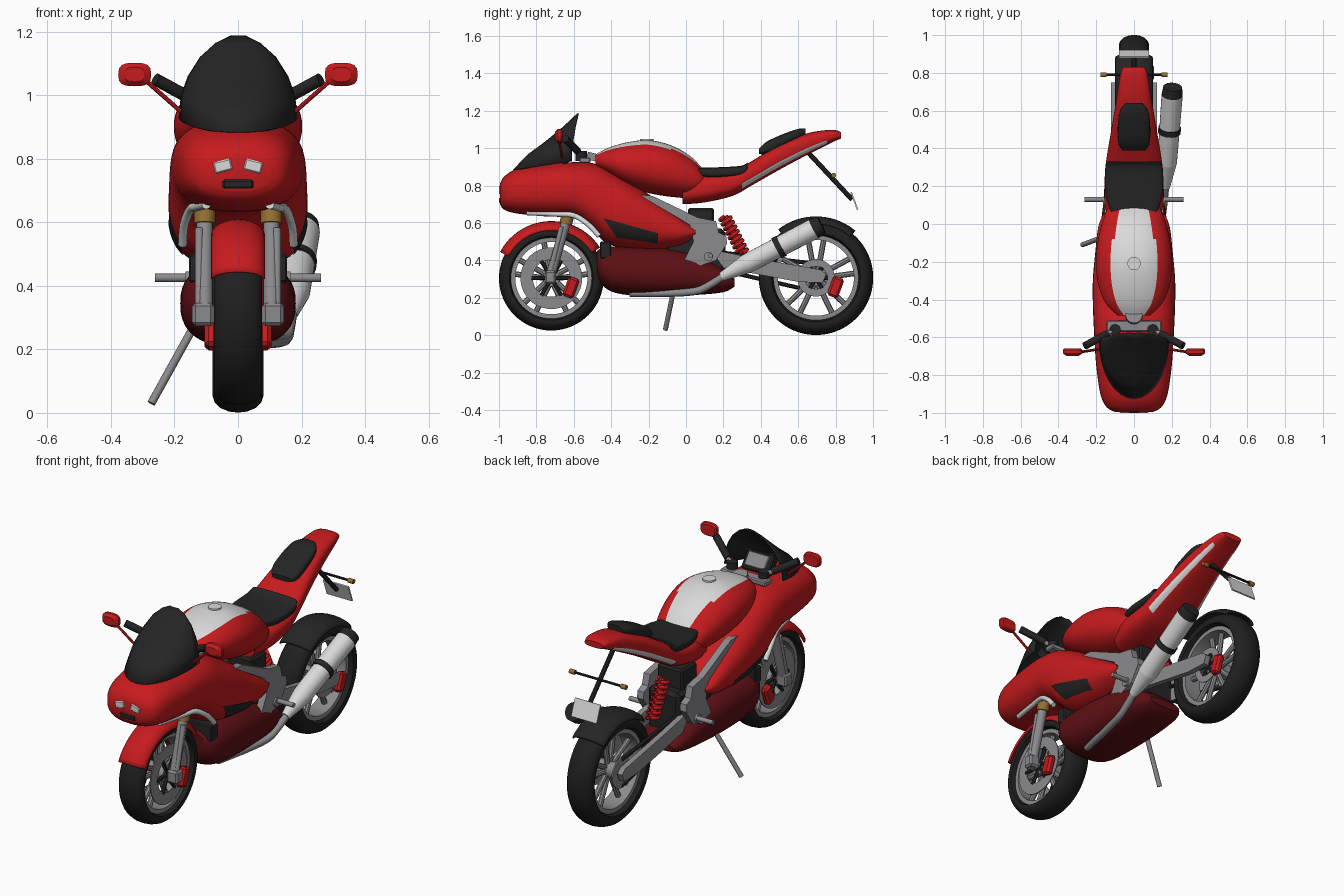
import bpy, bmesh, math
from mathutils import Vector, Matrix, Euler

cube = bpy.data.objects.get("Cube")
if cube:
    bpy.data.objects.remove(cube)


def material(name, rgb):
    m = bpy.data.materials.new(name)
    m.use_nodes = True
    m.diffuse_color = (*rgb, 1)
    m.node_tree.nodes["Principled BSDF"].inputs["Base Color"].default_value = (*rgb, 1)
    return m


RED = material("red paint", (.57, .011, .013))
DARK_RED = material("dark red paint", (.11, .005, .007))
BLACK = material("black", (.018, .018, .018))
WHITE = material("white", (.7, .7, .7))
GREY = material("metal grey", (.26, .26, .275))
GOLD = material("gold", (.3, .16, .03))
TYRE = material("tyre rubber", (.014, .014, .014))


def finish(name, bm, mats, smooth=True):
    bmesh.ops.recalc_face_normals(bm, faces=bm.faces)
    me = bpy.data.meshes.new(name)
    bm.to_mesh(me)
    bm.free()
    ob = bpy.data.objects.new(name, me)
    bpy.context.collection.objects.link(ob)
    for m in mats if isinstance(mats, tuple) else (mats,):
        me.materials.append(m)
    if smooth:
        bpy.ops.object.select_all(action='DESELECT')
        ob.select_set(True)
        bpy.context.view_layer.objects.active = ob
        bpy.ops.object.shade_smooth_by_angle(angle=math.radians(40))
    return ob


def skin(bm, rows, closed, rule=None):
    """Bridge rows of points with quads."""
    vs = [[bm.verts.new(p) for p in r] for r in rows]
    n = len(vs[0])
    for i, (a, b) in enumerate(zip(vs, vs[1:])):
        for j in range(n if closed else n - 1):
            k = (j + 1) % n
            f = bm.faces.new((a[j], a[k], b[k], b[j]))
            if rule:
                f.material_index = rule((j + .5) / n * 360, rows[i][0][1])
    return vs


def spline(keys, steps):
    """Catmull-Rom through tuples."""
    keys = [Vector(k) for k in keys]
    out = []
    for i in range(len(keys) - 1):
        a, b = keys[max(i - 1, 0)], keys[i]
        c, d = keys[i + 1], keys[min(i + 2, len(keys) - 1)]
        for s in range(steps):
            t = s / steps
            out.append(b + (c - a) * (t / 2) + (a * 2 - b * 5 + c * 4 - d) * (t * t / 2)
                       + (b * 3 - a - c * 3 + d) * (t ** 3 / 2))
    return out + [keys[-1]]


def loft(name, keys, mats, p=2.5, n=40, steps=4, x=0, rule=None, smooth=True):
    """Superellipse sections (y, bottom, top, half width) along y."""
    def sp(v):
        return math.copysign(abs(v) ** (2 / p), v)
    rows = []
    for y, lo, hi, w in (spline(keys, steps) if steps > 1 else keys):
        angs = [math.tau * j / n for j in range(n)]
        rows.append([(x + w * sp(math.cos(a)), y, (lo + hi) / 2 + (hi - lo) / 2 * sp(math.sin(a)))
                     for a in angs])
    bm = bmesh.new()
    vs = skin(bm, rows, True, rule)
    bm.faces.new(vs[0])
    bm.faces.new(vs[-1])
    return finish(name, bm, mats, smooth)


def rod(name, a, b, r, mat, r2=None, n=16):
    a, b = Vector(a), Vector(b)
    bm = bmesh.new()
    bmesh.ops.create_cone(bm, cap_ends=True, segments=n, radius1=r, radius2=r if r2 is None else r2,
                          depth=(b - a).length, matrix=Matrix.Translation((a + b) / 2)
                          @ (b - a).to_track_quat('Z', 'Y').to_matrix().to_4x4())
    return finish(name, bm, mat)


def box(name, c, size, mat, rot=(0, 0, 0), bevel=.006):
    bm = bmesh.new()
    bmesh.ops.create_cube(bm, size=1, matrix=Matrix.LocRotScale(Vector(c), Euler(rot), Vector(size)))
    if bevel:
        bmesh.ops.bevel(bm, geom=bm.edges[:], offset=bevel, segments=1, affect='EDGES')
    return finish(name, bm, mat, False)


def plate(name, outline, x0, x1, mat):
    """Extrude a (y, z) outline between two x values."""
    bm = bmesh.new()
    vs = skin(bm, [[(x, y, z) for y, z in outline] for x in (x0, x1)], True)
    bm.faces.new(vs[0])
    bm.faces.new(vs[1])
    return finish(name, bm, mat, False)


def lathe(name, ring, y, z, mat, n=48):
    """Turn a closed (x, radius) ring about an x-parallel axis."""
    bm = bmesh.new()
    angs = [math.tau * i / n for i in range(n)]
    rows = [[(x, y + r * math.cos(a), z + r * math.sin(a)) for a in angs] for x, r in ring + ring[:1]]
    skin(bm, rows, True)
    bmesh.ops.remove_doubles(bm, verts=bm.verts, dist=1e-5)
    return finish(name, bm, mat)


def pipe(name, pts, r, mat, steps=6):
    pts = spline(pts, steps)
    bm = bmesh.new()
    rows = []
    for i, p in enumerate(pts):
        d = (pts[min(i + 1, len(pts) - 1)] - pts[max(i - 1, 0)]).normalized()
        u = d.cross(Vector((1, .1, 0))).normalized()
        v = d.cross(u)
        rows.append([p + (u * math.cos(k * math.tau / 10) + v * math.sin(k * math.tau / 10)) * r
                     for k in range(10)])
    vs = skin(bm, rows, True)
    bm.faces.new(vs[0])
    bm.faces.new(vs[-1])
    return finish(name, bm, mat)


def fender(name, y, z, r, w, drop, a0, a1, mat):
    rows = []
    for i in range(25):
        a = math.radians(a0 + (a1 - a0) * i / 24)
        rows.append([(w * math.sin(u * math.pi / 12), y + q * math.cos(a), z + q * math.sin(a))
                     for u in range(-6, 7) for q in [r - drop * (1 - math.cos(u * math.pi / 12))]])
    bm = bmesh.new()
    skin(bm, rows, False)
    ob = finish(name, bm, mat)
    ob.modifiers.new("thickness", 'SOLIDIFY').thickness = .008


def wheel(tag, y, z, R, ri, w, disc, sides):
    d = R - ri
    half = [(.6, 0), (.95, .15), (1, .35), (.92, .6), (.7, .82), (.36, .96)]
    ring = [(w * a, ri + d * b) for a, b in half] + [(0, R)]
    ring += [(-w * a, ri + d * b) for a, b in reversed(half)]
    lathe(tag + "_tyre", ring, y, z, TYRE, 64)
    q = w * .65
    lathe(tag + "_rim", [(q, ri + .008), (q, ri - .022), (-q, ri - .022), (-q, ri + .008)], y, z, GREY, 64)
    rod(tag + "_hub", (-.06, y, z), (.06, y, z), .045, GREY, n=24)
    rod(tag + "_axle", (-.12, y, z), (.12, y, z), .016, GREY)
    for i in range(5):
        for off in (-.2, .2):
            a = math.tau * i / 5 + math.pi / 2
            c, e = a + off * 1.6, a + off
            rod(tag + "_spoke", (0, y + .035 * math.cos(c), z + .035 * math.sin(c)),
                (0, y + (ri - .01) * math.cos(e), z + (ri - .01) * math.sin(e)), .015, GREY, n=8)
    for s in sides:
        lathe(tag + "_brake_disc", [(s * x, r) for x, r in ((.062, disc), (.068, disc), (.068, disc * .6),
                                                         (.062, disc * .6))], y, z, GREY)
        for i in range(6):
            a = math.tau * i / 6
            rod(tag + "_disc_arm", (s * .06, y, z), (s * .065, y + disc * .65 * math.cos(a),
                z + disc * .65 * math.sin(a)), .011, BLACK, n=6)
        box(tag + "_caliper", (s * .085, y + .105, z - .05), (.04, .062, .11), RED, (-.35, 0, 0), .012)


# Wheels and fenders
wheel("front", -.72, .305, .28, .215, .076, .165, (1, -1))
wheel("rear", .695, .307, .306, .225, .08, .1, (1,))
fender("front_fender", -.72, .3, .31, .085, .05, 152, 33, RED)
fender("rear_fender", .695, .307, .328, .1, .04, 128, 50, BLACK)

# Painted body: fairing, belly, tank with stripe, tail with lower trim
fairing = loft("fairing", [(-.995, .7, .81, .1), (-.97, .67, .85, .145), (-.9, .65, .89, .178),
               (-.75, .635, .915, .2), (-.6, .625, .925, .21), (-.5, .56, .92, .215), (-.42, .49, .89, .218),
               (-.3, .46, .82, .218), (-.15, .455, .72, .205), (-.02, .48, .63, .19), (.05, .53, .57, .165)], RED)
loft("belly_pan", [(-.475, .33, .45, .12), (-.44, .26, .47, .16), (-.35, .22, .475, .18), (-.15, .208, .475, .18),
                   (.05, .215, .44, .17), (.2, .23, .36, .14), (.26, .26, .3, .1)], DARK_RED)
loft("fuel_tank", [(-.485, .9, .965, .085), (-.42, .86, 1.0, .15), (-.32, .8, 1.03, .19), (-.2, .76, 1.043, .202),
                   (-.08, .74, 1.015, .19), (.02, .735, .96, .165), (.08, .76, .9, .14), (.11, .8, .86, .1)],
     (RED, WHITE), 2.2, 60, rule=lambda a, y: int(abs(a - 90) < (36 if y < -.1 else 30)))
loft("tail", [(-.02, .7, .84, .12), (.1, .71, .86, .155), (.25, .745, .88, .155), (.35, .8, .93, .145),
              (.5, .885, 1.02, .12), (.65, .965, 1.08, .095), (.78, 1.03, 1.098, .075), (.83, 1.052, 1.085, .058)],
     (RED, WHITE), 2.8, 48, rule=lambda a, y: int(.29 < y < .74 and 48 < abs(a - 270) < 75))
loft("rider_seat", [(.06, .85, .895, .12), (.15, .84, .897, .15), (.29, .85, .905, .152), (.33, .88, .925, .14)],
     BLACK, 4)
loft("rear_seat", [(.39, .97, .995, .06), (.44, .97, 1.04, .085), (.58, 1.04, 1.098, .08), (.64, 1.07, 1.105, .045)],
     BLACK, 3)
rod("fuel_cap", (0, -.21, 1.03), (0, -.21, 1.05), .035, WHITE, n=24)
rod("tank_neck", (0, -.49, .93), (0, -.48, .97), .045, GREY)

# Windscreen
rows = []
for z, w, back, depth in ((.93, .187, -.61, .315), (1.0, .18, -.61, .235), (1.06, .158, -.6, .15),
                          (1.12, .12, -.59, .075), (1.165, .07, -.58, .027), (1.187, .025, -.575, .006)):
    sag = .045 * (1.187 - z) / .257
    rows.append([(w * math.sin(a), back - depth * math.cos(a), z - sag * math.cos(a))
                 for a in [math.pi * (i / 16 - .5) for i in range(17)]])
bm = bmesh.new()
skin(bm, rows, False)
finish("windscreen", bm, BLACK).modifiers.new("thickness", 'SOLIDIFY').thickness = .006

# Cockpit and nose details
box("top_clamp", (0, -.54, .935), (.29, .06, .03), GREY)
box("dash_housing", (0, -.665, .965), (.17, .11, .05), BLACK, (-.9, 0, 0))
box("dashboard", (0, -.643, .983), (.13, .08, .02), GREY, (-.9, 0, 0), .004)
box("nose_intake", (0, -.985, .72), (.098, .03, .03), BLACK)
box("radiator", (0, -.43, .455), (.31, .06, .09), BLACK)

# Engine, shock and chain
box("engine", (0, .05, .45), (.2, .32, .24), BLACK, bevel=.02)
box("battery_box", (0, .08, .62), (.16, .14, .12), BLACK, bevel=.01)
top, low = Vector((0, .205, .635)), Vector((0, .305, .44))
rod("shock_body", top, low, .02, RED)
axis = (low - top).normalized()
side = axis.cross(Vector((1, 0, 0)))
pipe("shock_spring", [top.lerp(low, i / 80) + Vector((1, 0, 0)) * .03 * math.cos(i * math.tau / 10)
                      + side * .03 * math.sin(i * math.tau / 10) for i in range(81)], .01, RED, 1)
rod("sprocket", (-.075, .695, .307), (-.083, .695, .307), .085, GREY, n=24)
for dz in (.075, -.075):
    rod("chain", (-.08, .16, .4 + dz * .6), (-.08, .695, .307 + dz), .011, BLACK, n=6)

for s in (1, -1):
    # Front fork
    rod("fork_tube", (s * .105, -.62, .68), (s * .105, -.73, .3), .026, GREY)
    rod("fork_rib", (s * .122, -.665, .58), (s * .122, -.735, .3), .014, GREY)
    rod("fork_collar", (s * .105, -.632, .64), (s * .105, -.643, .595), .034, GOLD)
    box("fork_foot", (s * .11, -.725, .31), (.068, .06, .072), GREY, bevel=.01)
    # Handlebar and mirror
    rod("bar_post", (s * .1, -.56, .93), (s * .1, -.56, .985), .03, BLACK)
    rod("handlebar", (s * .1, -.56, .965), (s * .18, -.6, 1.0), .012, GREY)
    rod("grip", (s * .14, -.58, .985), (s * .26, -.645, 1.05), .02, BLACK)
    rod("mirror_arm", (s * .17, -.66, .94), (s * .295, -.68, 1.05), .007, RED, n=8)
    loft("mirror", [(-.7, 1.042, 1.088, .03), (-.685, 1.028, 1.102, .052), (-.668, 1.028, 1.102, .052),
                    (-.66, 1.034, 1.096, .045)], RED, 3, 16, 1, s * .325, smooth=False)
    # Headlight
    box("headlight", (s * .048, -.988, .777), (.056, .024, .036), WHITE, (0, s * .25, 0), .004)
    # Frame, swingarm and footpeg
    plate("frame_side", [(-.25, .75), (-.18, .745), (.06, .63), (.16, .61), (.175, .55), (.215, .53), (.22, .49),
                         (.16, .4), (.04, .36), (-.01, .4), (.04, .5), (.02, .59)], s * .115, s * .155, GREY)
    plate("swingarm", [(.13, .46), (.35, .415), (.72, .35), (.75, .325), (.73, .28), (.6, .285), (.2, .36)],
          s * .09, s * .122, GREY)
    rod("footpeg", (s * .13, .13, .425), (s * .262, .13, .425), .013, GREY)
    rod("frame_bolt", (s * .15, .12, .42), (s * .165, .12, .42), .025, GREY)
    # Light trim along the fairing opening
    pipe("fairing_trim", [(s * .1, -.85, .655), (s * .13, -.7, .648), (s * .15, -.6, .64),
                          (s * .17, -.52, .59), (s * .175, -.465, .53)], .014, WHITE)
    # Dark vent hugging the fairing side
    a, b, c, d = [Vector((s * .4, y, z)) for y, z in ((-.44, .625), (-.15, .545), (-.15, .49), (-.37, .52))]
    bm = bmesh.new()
    skin(bm, [[a.lerp(b, i / 12).lerp(d.lerp(c, i / 12), j / 5) for j in range(6)] for i in range(13)], False)
    vent = finish("side_vent", bm, BLACK)
    wrap = vent.modifiers.new("wrap", 'SHRINKWRAP')
    wrap.target = fairing
    wrap.wrap_method = 'PROJECT'
    wrap.use_project_x = True
    wrap.use_positive_direction = s < 0
    wrap.use_negative_direction = s > 0
    wrap.offset = .005
    # Rear signal
    rod("signal_stalk", (0, .79, .855), (s * .15, .79, .855), .007, BLACK, n=8)
    rod("signal_lamp", (s * .145, .79, .855), (s * .178, .79, .855), .013, GOLD, n=10)

# Number plate on its bracket
rod("plate_bracket", (0, .65, .98), (0, .888, .725), .013, BLACK, n=8)
box("number_plate", (0, .9, .718), (.16, .008, .1), WHITE, (.36, 0, 0), 0)

# Exhaust
start, end = Vector((.165, .19, .312)), Vector((.205, .725, .59))
marks = [(0, .024), (.25, .052), (.92, .056), (1, .05)]
for i, ((t, r), (u, q)) in enumerate(zip(marks, marks[1:])):
    rod("muffler", start.lerp(end, t), start.lerp(end, u), r, BLACK if i == 2 else WHITE, q, 24)
rod("muffler_band", start.lerp(end, .55), start.lerp(end, .6), .06, BLACK, n=24)
pipe("exhaust_pipe", [(.08, -.3, .225), (.12, -.1, .225), (.15, .05, .235), (.16, .13, .27), (.168, .21, .322)],
     .02, GREY)

# Kickstand
rod("kickstand", (-.14, -.06, .27), (-.273, -.11, .03), .013, GREY)
